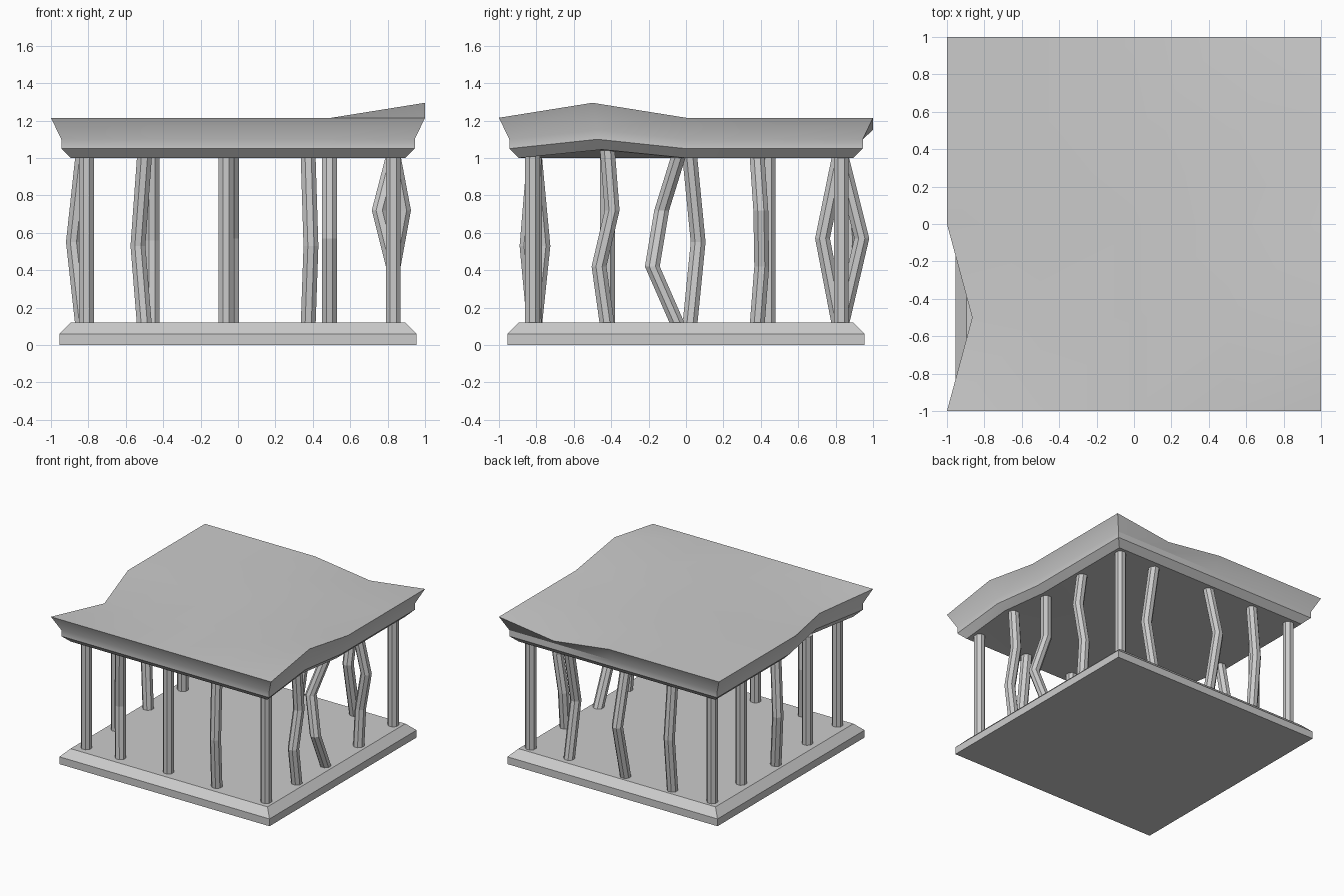
import bpy, bmesh, math
from mathutils import Vector

if "Cube" in bpy.data.objects:
    bpy.data.objects.remove(bpy.data.objects["Cube"])


def finish(name, bm, smooth=False):
    bmesh.ops.recalc_face_normals(bm, faces=bm.faces)
    me = bpy.data.meshes.new(name)
    bm.to_mesh(me)
    bm.free()
    ob = bpy.data.objects.new(name, me)
    bpy.context.collection.objects.link(ob)
    if smooth:
        bpy.context.view_layer.objects.active = ob
        ob.select_set(True)
        bpy.ops.object.shade_smooth_by_angle(angle=math.radians(30))
        ob.select_set(False)
    return ob


def square_slab(name, levels, n=1, dents=None, smooth=False):
    """Square slab from (half width, z) levels, n segments per side, gridded caps.
    dents: {(i, j): [offset per level]} for weathered rim points."""
    bm = bmesh.new()
    cache = {}
    dents = dents or {}

    def v(i, j, k):
        if (i, j, k) not in cache:
            h, z = levels[k]
            p = Vector((h * (2 * i / n - 1), h * (2 * j / n - 1), z))
            if (i, j) in dents:
                p += Vector(dents[i, j][k])
            cache[i, j, k] = bm.verts.new(p)
        return cache[i, j, k]

    for k in (0, len(levels) - 1):
        for i in range(n):
            for j in range(n):
                bm.faces.new([v(i, j, k), v(i + 1, j, k), v(i + 1, j + 1, k), v(i, j + 1, k)])
    rim = ([(i, 0) for i in range(n)] + [(n, i) for i in range(n)]
           + [(n - i, n) for i in range(n)] + [(0, n - i) for i in range(n)])
    for k in range(len(levels) - 1):
        for a, b in zip(rim, rim[1:] + rim[:1]):
            bm.faces.new([v(*a, k), v(*b, k), v(*b, k + 1), v(*a, k + 1)])
    return finish(name, bm, smooth)


def column(name, x, y, bends=(), top=1.01, r=0.043, sides=8):
    """Octagonal shaft; bends are (z, dx, dy) knees."""
    bm = bmesh.new()
    rings = []
    for z, dx, dy in [(0.1, 0, 0), *bends, (top, 0, 0)]:
        ring = []
        for s in range(sides):
            a = 2 * math.pi * (s + 0.5) / sides
            ring.append(bm.verts.new((x + dx + r * math.cos(a), y + dy + r * math.sin(a), z)))
        rings.append(ring)
    for lo, hi in zip(rings, rings[1:]):
        for s in range(sides):
            t = (s + 1) % sides
            bm.faces.new([lo[s], lo[t], hi[t], hi[s]])
    bm.faces.new(rings[0])
    bm.faces.new(rings[-1])
    return finish(name, bm)


# chamfered floor slab
square_slab("base_slab", [(0.955, 0), (0.955, 0.06), (0.895, 0.12)])

# moulded roof with three weathered rim points
square_slab(
    "roof", [(0.895, 1.0), (0.945, 1.05), (0.945, 1.10), (1.0, 1.215)], 4,
    {(4, 1): [(0, 0, 0.045), (0, 0, 0.05), (0, 0, 0.05), (0, 0, 0.08)],
     (0, 1): [(0.08, 0, 0), (0.09, 0, 0), (0.09, 0, 0), (0.135, 0, -0.045)],
     (3, 4): [(0, 0, 0), (0, 0, 0), (0, 0, 0), (0, 0, -0.065)]}, True)

# straight corner columns
for i, (x, y) in enumerate([(0.83, -0.82), (-0.81, -0.81), (0.83, 0.83), (-0.82, 0.83)]):
    column(f"corner_column_{i}", x, y)

# front row
column("front_column_left", -0.5, -0.81, [(0.53, -0.035, 0.045)])
column("front_column_middle", -0.065, -0.81)
column("front_column_right", 0.375, -0.81, [(0.53, 0.015, -0.04)])

# back row
column("back_column_left", -0.46, 0.83, [(0.56, 0, 0.045)])
column("back_column_middle", -0.035, 0.83, [(0.57, 0, 0.11)])
column("back_column_right", 0.49, 0.82, [(0.57, 0, -0.09)])

# left row
column("left_column_front", -0.81, -0.42)
column("left_column_middle", -0.83, 0.02, [(0.55, -0.05, 0.045)])
column("left_column_back", -0.81, 0.44)

# right row, the most crooked shafts
column("right_column_front", 0.83, -0.42, [(0.42, 0, -0.045), (0.72, 0, 0.025)], 1.04)
column("right_column_middle", 0.83, -0.04, [(0.42, 0, -0.14), (0.72, -0.075, -0.09)])
column("right_column_back", 0.83, 0.38, [(0.42, 0, 0.025), (0.72, 0.055, 0.02)])
